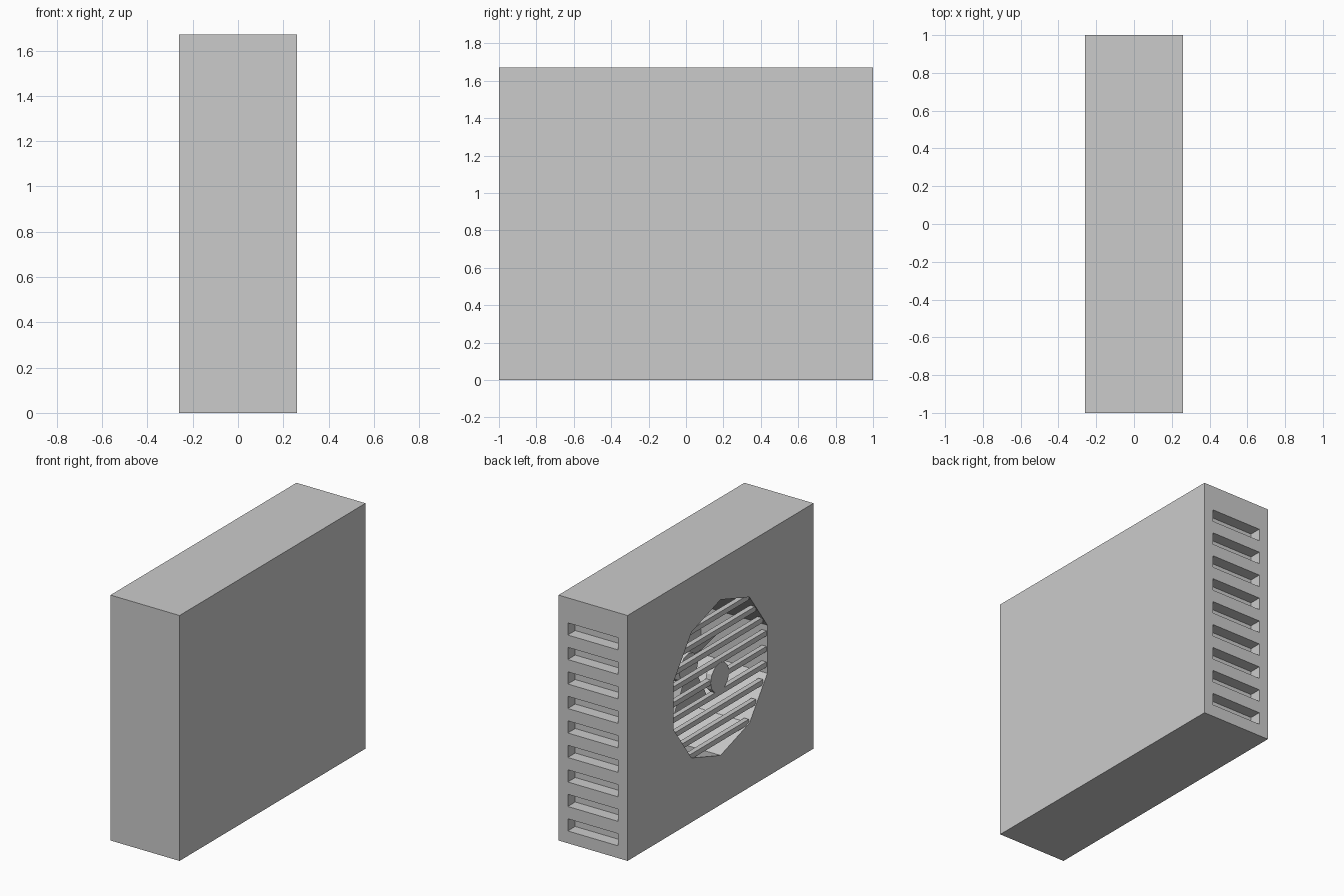
import bpy, bmesh, math
from mathutils import Matrix

if "Cube" in bpy.data.objects:
    bpy.data.objects.remove(bpy.data.objects["Cube"])

HX, H = 0.26, 1.67          # half depth, height
CZ, R = 0.866, 0.53         # fan opening centre height and radius


def make_object(name, bm):
    bmesh.ops.recalc_face_normals(bm, faces=bm.faces)
    me = bpy.data.meshes.new(name)
    bm.to_mesh(me)
    bm.free()
    ob = bpy.data.objects.new(name, me)
    bpy.context.collection.objects.link(ob)
    return ob


def add_box(bm, size, matrix):
    bmesh.ops.create_cube(bm, size=1, matrix=matrix @ Matrix.Diagonal((*size, 1)))


def add_prism(bm, x0, x1, r, sides):
    rings = []
    for x in (x0, x1):
        rings.append([bm.verts.new((x, r * math.sin(2 * math.pi * i / sides),
                                    CZ + r * math.cos(2 * math.pi * i / sides)))
                      for i in range(sides)])
        bm.faces.new(rings[-1])
    for i in range(sides):
        j = (i + 1) % sides
        bm.faces.new((rings[0][i], rings[0][j], rings[1][j], rings[1][i]))


def half_chord(dz):
    # half width of the ten-sided opening at height dz from its centre
    pts = [(R * math.cos(math.radians(36 * k)), R * math.sin(math.radians(36 * k)))
           for k in range(6)]
    for (za, ya), (zb, yb) in zip(pts, pts[1:]):
        if zb <= dz <= za:
            return ya + (yb - ya) * (za - dz) / (za - zb)
    return 0


# Casing
bm = bmesh.new()
add_box(bm, (2 * HX, 2, H), Matrix.Translation((0, 0, H / 2)))
casing = make_object("casing", bm)

# Cutter: fan well and nine side vents
bm = bmesh.new()
add_prism(bm, -HX - 0.1, 0.24, R, 10)
for k in range(9):
    add_box(bm, (0.38, 0.16, 0.083), Matrix.Translation((0, 1.0, 0.125 + k / 6)))
cutter = make_object("opening_cutter", bm)
cutter.hide_render = True

mod = casing.modifiers.new("openings", 'BOOLEAN')
mod.operation = 'DIFFERENCE'
mod.solver = 'EXACT'
mod.object = cutter
bpy.context.view_layer.objects.active = casing
casing.select_set(True)
bpy.ops.object.modifier_apply(modifier=mod.name)
bpy.data.objects.remove(cutter)

# Grille bars across the fan opening
bm = bmesh.new()
for k in range(-4, 5):
    dz = k * 0.106
    add_box(bm, (0.035, 2 * half_chord(dz), 0.035),
            Matrix.Translation((-0.235, 0, CZ + dz)))
make_object("grille_bars", bm)

# Round cap in the middle of the grille
bm = bmesh.new()
add_prism(bm, -0.255, -0.215, 0.1, 12)
make_object("grille_cap", bm)

# Fan hub
bm = bmesh.new()
add_prism(bm, -0.02, 0.24, 0.1, 12)
make_object("fan_hub", bm)

# Pitched fan blades
bm = bmesh.new()
for k in range(6):
    m = (Matrix.Translation((0.12, 0, CZ))
         @ Matrix.Rotation(math.radians(60 * k + 30), 4, 'X')
         @ Matrix.Translation((0, 0, 0.26))
         @ Matrix.Rotation(math.radians(40), 4, 'Z'))
    add_box(bm, (0.02, 0.24, 0.36), m)
make_object("fan_blades", bm)
